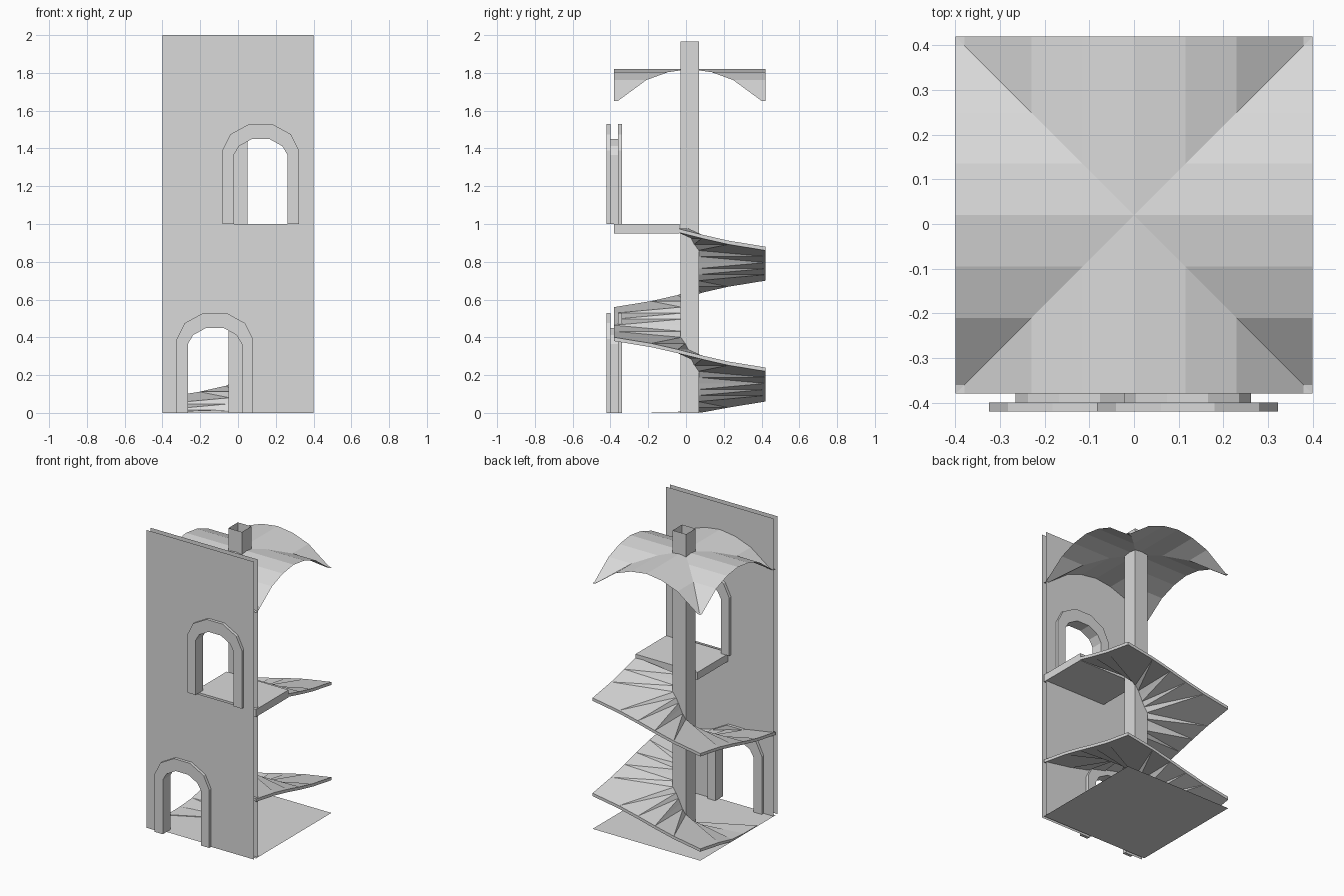
import bpy, bmesh, math
from mathutils import Vector

cube = bpy.data.objects.get("Cube")
if cube:
    bpy.data.objects.remove(cube, do_unlink=True)

# One plain stone colour
stone = bpy.data.materials.new("pale_stone")
stone.use_nodes = True
stone.diffuse_color = (0.7, 0.7, 0.7, 1)
stone.node_tree.nodes["Principled BSDF"].inputs["Base Color"].default_value = (0.7, 0.7, 0.7, 1)

HALF = 0.4        # half width of the square room
CY = 0.02         # room centre in y
COL = 0.05        # half width of the column
DOOR_X, WINDOW_X = -0.1225, 0.12


def finish(name, bm, recalc=True):
    if recalc:
        bmesh.ops.recalc_face_normals(bm, faces=bm.faces)
    mesh = bpy.data.meshes.new(name)
    bm.to_mesh(mesh)
    bm.free()
    mesh.materials.append(stone)
    obj = bpy.data.objects.new(name, mesh)
    bpy.context.scene.collection.objects.link(obj)
    return obj


def bridge(bm, a, b, closed=False):
    n = len(a)
    for i in range(n if closed else n - 1):
        j = (i + 1) % n
        bm.faces.new((a[i], a[j], b[j], b[i]))


def box(name, lo, hi):
    bm = bmesh.new()
    bmesh.ops.create_cube(bm, size=1)
    for v in bm.verts:
        v.co = Vector([(l + h) / 2 + c * (h - l) for l, h, c in zip(lo, hi, v.co)])
    return finish(name, bm)


# Arch outlines, as (x, z) from left foot to right foot
def arch(cx, base, half):
    right = [(half[0][0], 0)] + half
    left = [(-x, z) for x, z in right]
    return [(cx + x, base + z) for x, z in left + right[::-1]]


INNER = [(0.1425, 0.365), (0.115, 0.412), (0.046, 0.45)]
OUTER = [(0.2025, 0.39), (0.16, 0.475), (0.06, 0.53)]


# Thin wall sheets with a door notch and a window hole
def wall(name, y, facing):
    bm = bmesh.new()
    door = arch(DOOR_X, 0, INNER)
    border = [(-HALF, 0)] + door + [(HALF, 0), (HALF, 2), (-HALF, 2)]
    for loop in (border, arch(WINDOW_X, 1, INNER)):
        vs = [bm.verts.new((x, y, z)) for x, z in loop]
        for i, v in enumerate(vs):
            bm.edges.new((v, vs[(i + 1) % len(vs)]))
    bmesh.ops.triangle_fill(bm, edges=bm.edges[:], use_beauty=True, normal=(0, facing, 0))
    bm.normal_update()
    for f in bm.faces:
        if f.normal.y * facing < 0:
            f.normal_flip()
    bmesh.ops.dissolve_limit(bm, angle_limit=0.01, verts=bm.verts[:], edges=bm.edges[:])
    return finish(name, bm, False)


wall("front_wall_outside", -0.40, -1)
wall("front_wall_inside", -0.36, 1)


# Arched surrounds on both wall faces, and the lining between them
def surround(name, cx, base, y0, y1):
    bm = bmesh.new()
    loops = [[bm.verts.new((x, y, z)) for x, z in arch(cx, base, half)]
             for half, y in ((OUTER, y0), (INNER, y0), (INNER, y1), (OUTER, y1))]
    for i in range(4):
        bridge(bm, loops[i], loops[(i + 1) % 4])
    for end in (0, -1):
        bm.faces.new([l[end] for l in loops])
    return finish(name, bm)


def lining(name, cx, base):
    bm = bmesh.new()
    a, b = [[bm.verts.new((x, y, z)) for x, z in arch(cx, base, INNER)] for y in (-0.40, -0.36)]
    bridge(bm, a, b)
    obj = finish(name, bm, False)
    return obj


for label, cx, base in (("door", DOOR_X, 0), ("window", WINDOW_X, 1)):
    surround(label + "_outer_surround", cx, base, -0.42, -0.40)
    surround(label + "_inner_surround", cx, base, -0.36, -0.34)
    lining(label + "_lining", cx, base)

# Floor sheet
bm = bmesh.new()
bm.faces.new([bm.verts.new((sx * HALF, CY + sy * HALF, 0))
              for sx, sy in ((-1, -1), (1, -1), (1, 1), (-1, 1))])
finish("floor", bm, False)

# Hollow square column, open at both ends
bm = bmesh.new()
rings = [[bm.verts.new((sx * COL, CY + sy * COL, z))
          for sx, sy in ((-1, -1), (1, -1), (1, 1), (-1, 1))] for z in (0, 1.965)]
bridge(bm, rings[0], rings[1], True)
finish("column", bm)

# Spiral ramp of fanned sectors, square in plan, rising clockwise
STEP = math.radians(18)
RISE, THICK = 0.032, 0.02
bm = bmesh.new()
rows = []
for i in range(-4, 29):
    ang = math.radians(135) - i * STEP
    c, s = math.cos(ang), math.sin(ang)
    k = 1 / max(abs(c), abs(s))
    top = max(0.08 + i * RISE, 0.006)
    low = max(top - THICK, 0.002)
    rows.append([bm.verts.new((r * k * c, CY + r * k * s, z))
                 for r, z in ((COL * 0.9, top), (HALF, top), (HALF, low), (COL * 0.9, low))])
for a, b in zip(rows, rows[1:]):
    bridge(bm, a, b, True)
bm.faces.new(rows[0])
bm.faces.new(rows[-1])
bmesh.ops.triangulate(bm, faces=bm.faces[:])
finish("spiral_stairs", bm)

# Landing behind the window
box("landing", (-0.06, -0.38, 0.95), (HALF, -0.035, 1.0))

# Groin vault: four arched quarters meeting on the diagonals
PROFILE = [(0, 1.82), (0.115, 1.804), (0.23, 1.762), (0.38, 1.652), (0.4, 1.65)]
bm = bmesh.new()
for turn in range(4):
    c, s = round(math.cos(turn * math.pi / 2)), round(math.sin(turn * math.pi / 2))
    for side in (-1, 1):
        groin, edge = [], []
        for t, z in PROFILE:
            for row, x in ((groin, t), (edge, HALF)):
                y = side * t
                row.append(bm.verts.new((c * x - s * y, CY + s * x + c * y, z)))
        bridge(bm, groin, edge)
bmesh.ops.remove_doubles(bm, verts=bm.verts[:], dist=0.0005)
bm.normal_update()
for f in bm.faces:
    if f.normal.z < 0:
        f.normal_flip()
finish("vault_roof", bm, False)
